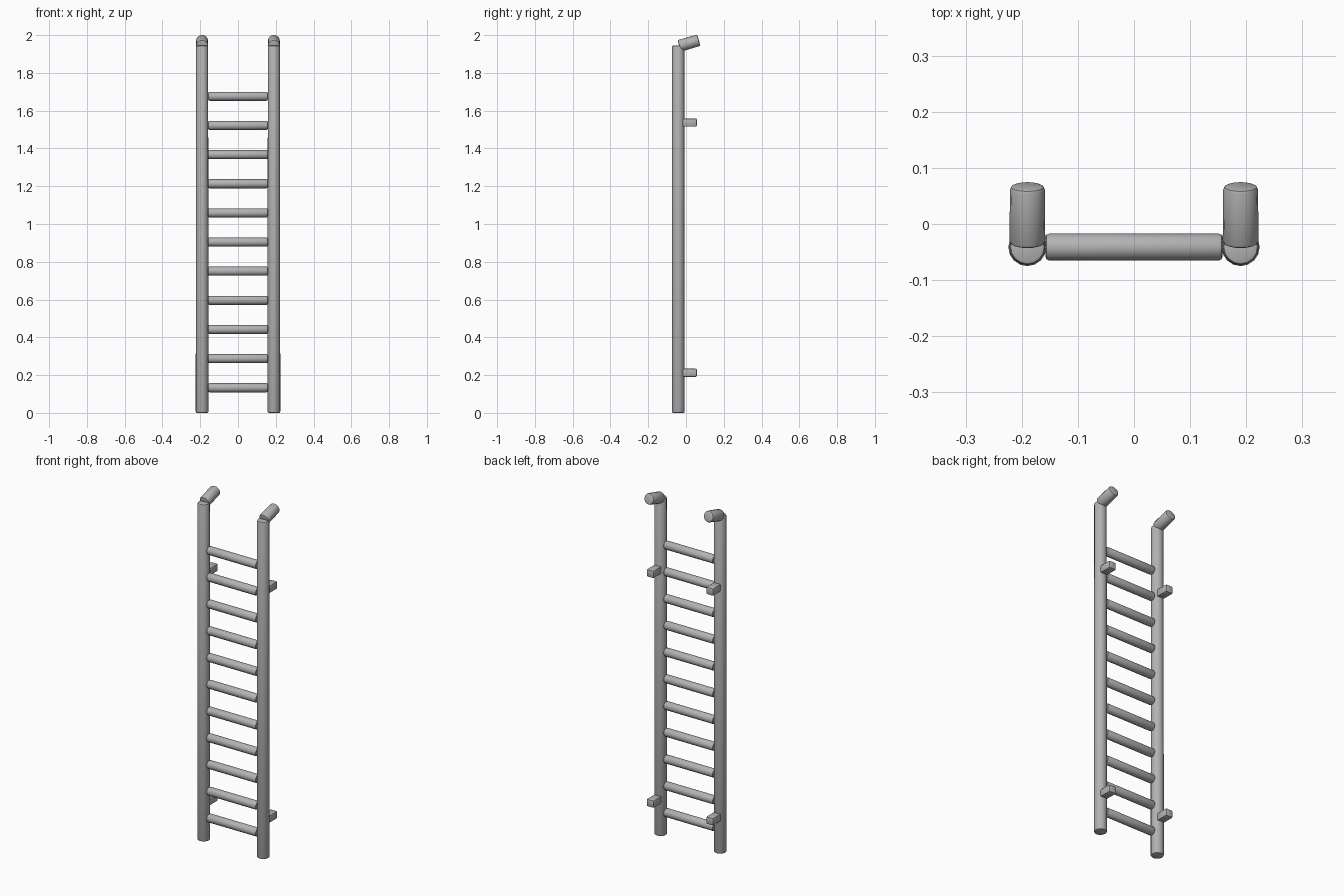
import bpy
import math
from mathutils import Vector

if "Cube" in bpy.data.objects:
    bpy.data.objects.remove(bpy.data.objects["Cube"], do_unlink=True)

# Single grey metal
metal = bpy.data.materials.new("grey_metal")
metal.use_nodes = True
GREY = (0.45, 0.45, 0.45, 1)
metal.diffuse_color = GREY
metal.node_tree.nodes["Principled BSDF"].inputs["Base Color"].default_value = GREY


def finish(obj, name, bevel):
    """Name, colour, round the rims and shade smooth."""
    obj.name = name
    obj.data.materials.append(metal)
    mod = obj.modifiers.new("rounded_rims", "BEVEL")
    mod.width = bevel
    mod.segments = 2
    mod.limit_method = "ANGLE"
    mod.angle_limit = math.radians(50)
    bpy.ops.object.modifier_apply(modifier=mod.name)
    bpy.ops.object.shade_smooth_by_angle(angle=math.radians(40))


def tube(name, start, end, r1, r2, bevel, sides=16):
    """Solid bar with rounded rims between two points."""
    start, end = Vector(start), Vector(end)
    axis = end - start
    bpy.ops.mesh.primitive_cone_add(
        vertices=sides, radius1=r1, radius2=r2, depth=axis.length,
        location=(start + end) / 2,
        rotation=axis.to_track_quat("Z", "Y").to_euler())
    finish(bpy.context.object, name, bevel)


RAIL_X, RAIL_Y = 0.19, -0.041

for side, sx in (("left", 1), ("right", -1)):
    x = sx * RAIL_X
    # Upright rail and the grab handle leaning back from its top
    tube(side + "_rail", (x, RAIL_Y, 0), (x, RAIL_Y, 1.945), 0.034, 0.032, 0.007)
    tube(side + "_top_handle", (x, -0.036, 1.943), (x, 0.068, 1.973), 0.032, 0.031, 0.007)
    # Wall brackets
    for level, z in (("lower", 0.212), ("upper", 1.537)):
        bpy.ops.mesh.primitive_cube_add(size=1, location=(x, 0.02, z))
        bracket = bpy.context.object
        bracket.scale = (0.046, 0.076, 0.044)
        bpy.ops.object.transform_apply(location=False, rotation=False, scale=True)
        finish(bracket, f"{side}_{level}_bracket", 0.008)

# Rungs
for i in range(11):
    z = 0.133 + i * 0.1543
    tube(f"rung_{i + 1}", (-0.158, RAIL_Y, z), (0.158, RAIL_Y, z), 0.024, 0.024, 0.007)
